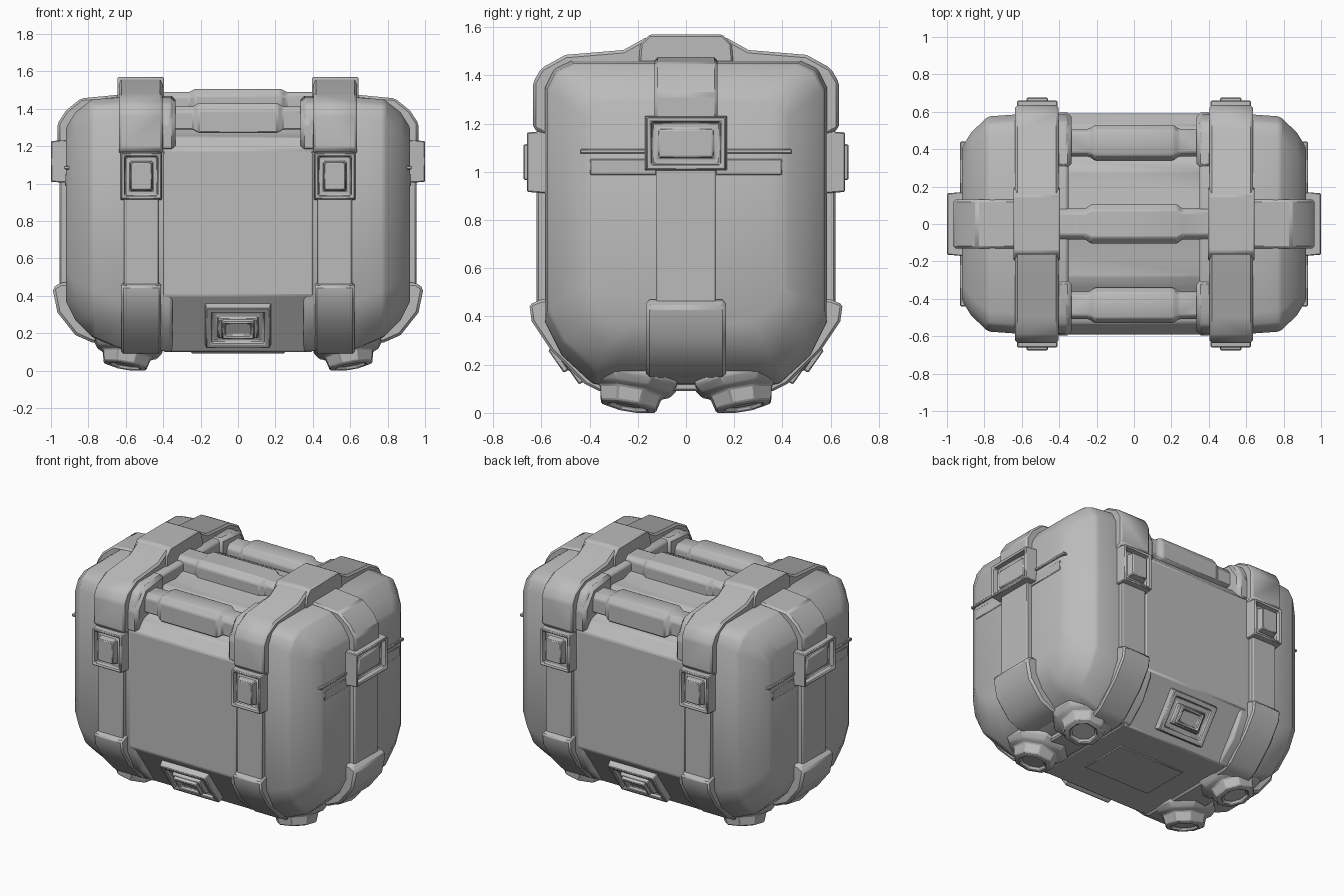
import bpy, bmesh, math
from mathutils import Matrix, Vector

if "Cube" in bpy.data.objects:
    bpy.data.objects.remove(bpy.data.objects["Cube"], do_unlink=True)

grey = bpy.data.materials.new("plain_grey")
grey.use_nodes = True
COLOUR = (0.5, 0.5, 0.5, 1)
grey.diffuse_color = COLOUR
grey.node_tree.nodes["Principled BSDF"].inputs["Base Color"].default_value = COLOUR


def finish(name, bm, mirror="", bevel=0.012, segments=1, angle=32):
    """Turn a bmesh into an object, bevelled and mirrored about the world centre."""
    bmesh.ops.recalc_face_normals(bm, faces=bm.faces)
    me = bpy.data.meshes.new(name)
    bm.to_mesh(me)
    bm.free()
    me.materials.append(grey)
    me.shade_smooth()
    me.set_sharp_from_angle(angle=math.radians(angle))
    ob = bpy.data.objects.new(name, me)
    bpy.context.collection.objects.link(ob)
    if bevel:
        b = ob.modifiers.new("bevel", "BEVEL")
        b.width, b.segments, b.limit_method = bevel, segments, "ANGLE"
        b.angle_limit = math.radians(30)
    if mirror:
        m = ob.modifiers.new("mirror", "MIRROR")
        m.use_axis = ("x" in mirror, "y" in mirror, False)
        m.use_mirror_merge = False
    return ob


def loft(name, rings, **kw):
    """Skin closed rings of equal length and cap both ends."""
    bm = bmesh.new()
    loops = [[bm.verts.new(p) for p in ring] for ring in rings]
    n = len(loops[0])
    for a, b in zip(loops, loops[1:]):
        for i in range(n):
            j = (i + 1) % n
            bm.faces.new((a[i], a[j], b[j], b[i]))
    bm.faces.new(loops[0])
    bm.faces.new(loops[-1])
    return finish(name, bm, **kw)


def prism(name, pts, lo, hi, axis="x", **kw):
    """Extrude an outline: (y, z) along x, or (x, z) along y."""
    place = (lambda t, p: (t, *p)) if axis == "x" else (lambda t, p: (p[0], t, p[1]))
    return loft(name, [[place(t, p) for p in pts] for t in (lo, hi)], **kw)


def both(half):
    """Complete a half outline across y = 0."""
    return half + [(-y, z) for y, z in reversed(half)]


def box(name, centre, size, **kw):
    bm = bmesh.new()
    bmesh.ops.create_cube(bm, size=1)
    bm.transform(Matrix.Translation(centre) @ Matrix.Diagonal((*size, 1)))
    return finish(name, bm, **kw)


def buckle(name, centre, w, h, d, yaw=0, tilt=0, rim=0.03, plug=0.4, **kw):
    """Framed plate whose sunken face holds a raised centre; faces -y before turning."""
    bm = bmesh.new()
    bmesh.ops.create_cube(bm, size=1)
    bm.transform(Matrix.Diagonal((w, d, h, 1)))
    bm.faces.ensure_lookup_table()
    face = min(bm.faces, key=lambda f: f.calc_center_median().y)
    for v in face.verts:
        v.co.x *= 0.95
        v.co.z *= 0.95

    def step(inset, push):
        bmesh.ops.inset_region(bm, faces=[face], thickness=inset)
        for v in face.verts:
            v.co.y += push
    step(rim, 0)
    step(0.008, d * 0.35)
    if plug:
        step(min(w, h) * 0.14, 0)
        step(0.01, -d * plug)
    bm.transform(Matrix.Translation(centre) @ Matrix.Rotation(math.radians(yaw), 4, "Z")
                 @ Matrix.Rotation(math.radians(tilt), 4, "X"))
    return finish(name, bm, bevel=0.005, **kw)


# Rounded end bodies, shrinking towards the sides
def ring(x, hy, lo, hi, ct, cb):
    half = [(hy * 0.5, lo), (hy - cb, lo), (hy - cb * 0.35, lo + cb * 0.6), (hy, lo + cb * 1.3),
            (hy, hi - ct), (hy - ct * 0.35, hi - ct * 0.3), (hy - ct, hi)]
    return [(x, y, z) for y, z in both(half)]

loft("end_body", [ring(0.35, 0.585, 0.10, 1.46, 0.11, 0.20),
                  ring(0.64, 0.585, 0.12, 1.46, 0.11, 0.20),
                  ring(0.78, 0.575, 0.18, 1.45, 0.11, 0.19),
                  ring(0.87, 0.49, 0.27, 1.38, 0.10, 0.16),
                  ring(0.92, 0.41, 0.37, 1.30, 0.08, 0.12)],
     mirror="x", bevel=0.015, segments=2, angle=40)

# Middle body with hollowed top edges
prism("middle_body", both([(0.38, 0.10), (0.59, 0.40), (0.59, 1.18), (0.53, 1.25), (0.46, 1.27),
                           (0.34, 1.36), (0.28, 1.39), (0.16, 1.38), (0.10, 1.40)]),
      -0.40, 0.40, bevel=0.008)
box("base_panel", (0, 0, 0.10), (0.5, 0.34, 0.016), bevel=0.004)

# Grab rails sitting in the hollows
def bar(x, y, z, ry, rz):
    return [(x, y + ry * a, z + rz * b) for a, b in
            ((-1, -1), (1, -1), (1, 0.5), (0.7, 1), (-0.7, 1), (-1, 0.5))]

def rail(name, y, z, ry, rz, inner, outer, thin, **kw):
    spec = [(-outer, thin), (-inner - 0.03, thin), (-inner, 1), (inner, 1),
            (inner + 0.03, thin), (outer, thin)]
    loft(name, [bar(x, y, z, ry * s, rz * s) for x, s in spec], bevel=0.007, **kw)

rail("edge_rail", 0.435, 1.35, 0.095, 0.08, 0.21, 0.38, 0.78, mirror="y")
rail("top_handle", 0, 1.435, 0.105, 0.07, 0.23, 0.45, 0.78)

# Hollow cheeks beside the rails
prism("hollow_cheek", [(0.30, 1.30), (0.595, 1.17), (0.595, 1.33), (0.51, 1.45), (0.30, 1.47)],
      0.335, 0.42, mirror="xy", bevel=0.02)

# Main straps with thicker top and bottom guards
prism("main_strap", both([(0.36, 0.10), (0.62, 0.40), (0.62, 1.36), (0.50, 1.47)]),
      0.425, 0.61, mirror="x", bevel=0.008)
prism("top_guard", both([(0.58, 1.15), (0.635, 1.18), (0.635, 1.37), (0.60, 1.43), (0.50, 1.485),
                         (0.26, 1.505), (0.17, 1.555)]),
      0.405, 0.635, mirror="x", bevel=0.012)
prism("top_pad", both([(0.20, 1.40), (0.19, 1.53), (0.15, 1.57)]), 0.395, 0.645,
      mirror="x", bevel=0.008)
prism("bottom_guard", both([(0.36, 0.09), (0.42, 0.12), (0.56, 0.26), (0.64, 0.38), (0.65, 0.45),
                            (0.60, 0.47)]),
      0.412, 0.622, mirror="x", bevel=0.01)

# Side straps and their guards
prism("side_strap", [(0.60, 0.20), (0.85, 0.25), (0.955, 0.40), (0.955, 1.22), (0.60, 1.25)],
      -0.125, 0.125, axis="y", mirror="x", bevel=0.008)
prism("side_top_guard", [(0.58, 1.18), (0.965, 1.18), (0.965, 1.32), (0.92, 1.39), (0.84, 1.455),
                         (0.58, 1.48)],
      -0.13, 0.13, axis="y", mirror="x", bevel=0.012)
prism("side_bottom_guard", [(0.60, 0.14), (0.78, 0.15), (0.87, 0.19), (0.965, 0.31), (0.992, 0.44),
                            (0.95, 0.47), (0.60, 0.47)],
      -0.165, 0.165, axis="y", mirror="x", bevel=0.014)

# Buckles on every strap, and a latch on the sloped lower edges
buckle("strap_buckle", (0.517, -0.61, 1.04), 0.225, 0.26, 0.10, rim=0.022, plug=0.5, mirror="xy")
buckle("side_buckle", (0.95, 0, 1.118), 0.345, 0.23, 0.10, yaw=90, rim=0.026, plug=0.15, mirror="x")
buckle("lower_latch", (0, -0.49, 0.245), 0.36, 0.275, 0.07, tilt=35, rim=0.04, plug=0.4, mirror="y")
buckle("latch_button", (0, -0.515, 0.23), 0.18, 0.12, 0.06, tilt=35, rim=0.02, plug=0, mirror="y")

# Seam ridges on the side panels
box("seam_ridge", (0.915, 0.28, 1.085), (0.03, 0.32, 0.018), mirror="xy", bevel=0.004)
box("seam_plate", (0.912, 0.26, 1.02), (0.024, 0.28, 0.07), mirror="xy", bevel=0.006)

# Stepped octagonal feet, splayed outwards
def foot_ring(r, z):
    turn = Matrix.Rotation(math.radians(-10), 3, "Y") @ Matrix.Rotation(math.radians(10), 3, "X")
    out = []
    for i in range(8):
        a = math.tau * (i + 0.5) / 8
        p = turn @ Vector((r * math.cos(a), r * math.sin(a), z - 0.12))
        out.append((p.x + 0.585, p.y + 0.22, max(p.z + 0.135, 0)))
    return out

loft("foot", [foot_ring(r, z) for r, z in
              ((0.08, 0.02), (0.085, 0.0), (0.125, 0.01), (0.14, 0.07), (0.175, 0.085),
               (0.20, 0.12), (0.195, 0.19), (0.15, 0.26))],
     mirror="xy", bevel=0.006)
